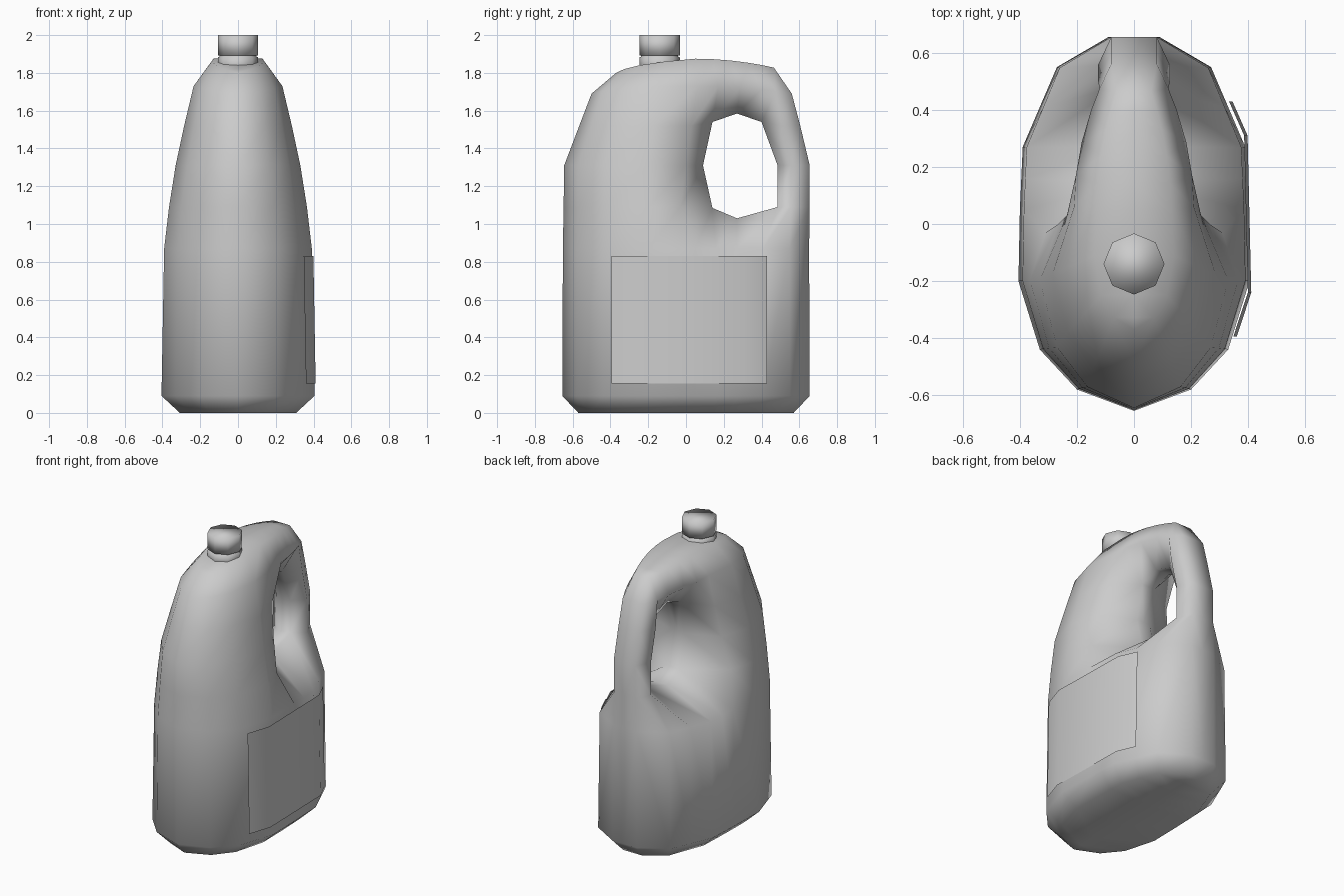
import bpy, bmesh, math

if "Cube" in bpy.data.objects:
    bpy.data.objects.remove(bpy.data.objects["Cube"])

# half outline of the lower body (x, y), front to back; first four points form the front curve
BASE = [(0, -.655), (.2, -.58), (.33, -.44), (.405, -.2), (.4, .05),
        (.395, .16), (.39, .27), (.33, .41), (.27, .55), (.09, .655)]
WALL = .05   # half thickness at the rim of the handle opening


def front(depth, width, z0, z1):
    """Front curve scaled to a depth and width, rising from z0 to z1."""
    return [(x * width / .405, y * depth / .655, z0 + (z1 - z0) * i / 3)
            for i, (x, y) in enumerate(BASE[:4])]


def slab(sx, sy, z):
    """Lower body level: the whole outline scaled."""
    return [(x * sx, y * sy, z) for x, y in BASE]


def open_level(depth, width, z, side, back, rim):
    """Level through the opening: front body, rim points, handle side and back."""
    return (front(depth, width, z, z) + [(*side, z)] + [(WALL, *p) for p in rim]
            + [(.127, back - .1, z), (.08, back, z)])


def top_level(curve, a, b):
    """Level above the opening: body flows back into the handle from a to b."""
    rear = []
    for t in (0, .22, .45, .68, .83, 1):
        s = t * t
        rear.append((a[0] + (b[0] - a[0]) * s, a[1] + (b[1] - a[1]) * t,
                     a[2] + (b[2] - a[2]) * s))
    return front(*curve) + rear


LEVELS = [
    slab(.76, .87, 0),
    slab(1, 1, .09),
    slab(.965, .995, .87),
    open_level(.648, .365, 1.09, (.31, -.03), .655, [(.14, 1.085), (.27, 1.03), (.485, 1.09)]),
    open_level(.645, .33, 1.31, (.265, 0), .655, [(.09, 1.31), (.27, 1.31), (.485, 1.31)]),
    open_level(.565, .285, 1.52, (.235, .03), .605, [(.14, 1.54), (.27, 1.585), (.4, 1.54)]),
    top_level((.5, .235, 1.69, 1.73), (.21, .06, 1.73), (.08, .56, 1.69)),
    top_level((.37, .14, 1.8, 1.86), (.13, .05, 1.875), (.06, .465, 1.828)),
]


def finish(name, bm):
    bmesh.ops.recalc_face_normals(bm, faces=bm.faces)
    for f in bm.faces:
        f.smooth = True
    me = bpy.data.meshes.new(name)
    bm.to_mesh(me)
    bm.free()
    ob = bpy.data.objects.new(name, me)
    bpy.context.collection.objects.link(ob)
    return ob


# Jug body: right half lofted as a grid, leaving the handle opening free
bm = bmesh.new()
grid = [[bm.verts.new(p) for p in level] for level in LEVELS]
for r in range(len(grid) - 1):
    for c in range(len(BASE) - 1):
        if r in (3, 4) and c in (5, 6):
            continue
        bm.faces.new((grid[r][c], grid[r][c + 1], grid[r + 1][c + 1], grid[r + 1][c]))
bmesh.ops.delete(bm, geom=[v for v in bm.verts if not v.link_faces], context='VERTS')

# close base, top, back and opening walls to the centre plane, then mirror
edges = [e for e in bm.edges if e.is_boundary and max(v.co.x for v in e.verts) > .001]
for v in bmesh.ops.extrude_edge_only(bm, edges=edges)['geom']:
    if isinstance(v, bmesh.types.BMVert):
        v.co.x = 0
bmesh.ops.remove_doubles(bm, verts=bm.verts, dist=.001)
bmesh.ops.mirror(bm, geom=bm.verts[:] + bm.edges[:] + bm.faces[:], axis='X', merge_dist=.001)
bmesh.ops.remove_doubles(bm, verts=bm.verts, dist=.001)
finish("jug_body", bm)


# Neck and cap: eight-sided turned profiles
def lathe(name, profile, cy=-.14, n=8):
    bm = bmesh.new()
    rings = [[bm.verts.new((r * math.cos(math.tau * i / n),
                            cy + r * math.sin(math.tau * i / n), z)) for i in range(n)]
             for r, z in profile]
    for a, b in zip(rings, rings[1:]):
        for i in range(n):
            j = (i + 1) % n
            bm.faces.new((a[i], a[j], b[j], b[i]))
    bm.faces.new(rings[0])
    bm.faces.new(rings[-1])
    finish(name, bm)


lathe("neck", [(.107, 1.8), (.107, 1.882), (.098, 1.886), (.098, 1.9)])
lathe("cap", [(.107, 1.892), (.107, 2)])

# Label: thin sheet wrapped round the right side
bm = bmesh.new()
path = [(.36, -.395), (.411, -.24), (.398, .31), (.345, .43)]
low = [bm.verts.new((x, y, .155)) for x, y in path]
top = [bm.verts.new((x - .012, y, .83)) for x, y in path]
for i in range(3):
    bm.faces.new((low[i], low[i + 1], top[i + 1], top[i]))
finish("label", bm)
